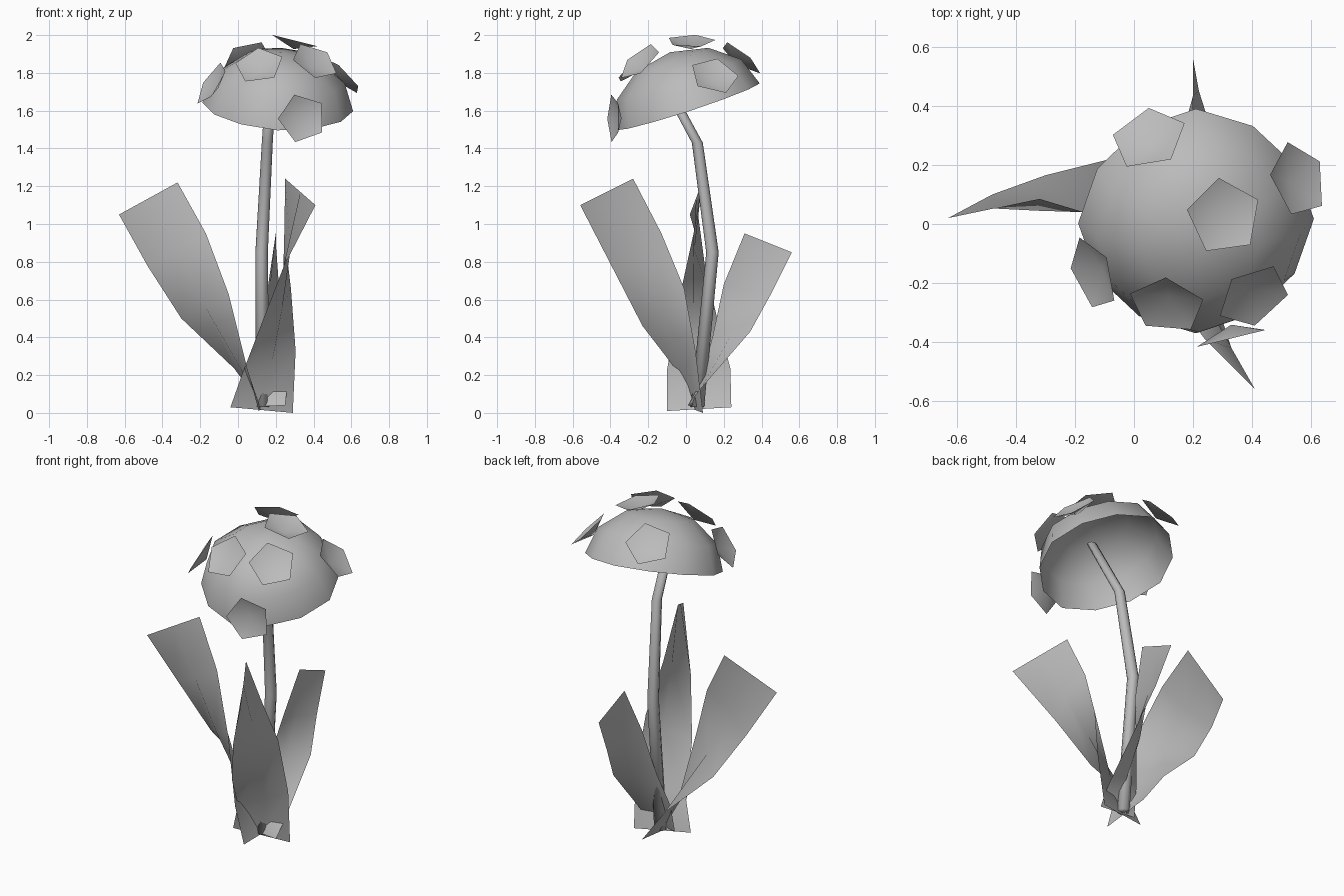
import bpy
import math
from mathutils import Vector

cube = bpy.data.objects.get("Cube")
if cube:
    bpy.data.objects.remove(cube)

grey = bpy.data.materials.new("soft_grey")
grey.use_nodes = True
grey.diffuse_color = (0.5, 0.5, 0.5, 1)
bsdf = next(n for n in grey.node_tree.nodes if n.type == 'BSDF_PRINCIPLED')
bsdf.inputs["Base Color"].default_value = grey.diffuse_color
bsdf.inputs["Roughness"].default_value = 0.8


def add_mesh(name, verts, faces):
    mesh = bpy.data.meshes.new(name)
    mesh.from_pydata([tuple(v) for v in verts], [], faces)
    mesh.materials.append(grey)
    mesh.shade_smooth()
    obj = bpy.data.objects.new(name, mesh)
    bpy.context.collection.objects.link(obj)
    return obj


def frame(normal, toward):
    """Unit axes of a plane: normal, first and second in-plane axes."""
    n = Vector(normal).normalized()
    u = Vector(toward)
    u = (u - n * u.dot(n)).normalized()
    return n, u, n.cross(u)


def ring(centre, u, v, radius, sides, squeeze=0.0):
    """Ring of points; squeeze pulls the diagonals inward."""
    points = []
    for i in range(sides):
        a = 2 * math.pi * i / sides
        r = radius * (1 - squeeze * math.sin(2 * a) ** 2)
        points.append(centre + (u * math.cos(a) + v * math.sin(a)) * r)
    return points


def bridge(rings, sides):
    """Quads joining consecutive rings of equal size."""
    return [(r * sides + i, r * sides + (i + 1) % sides,
             (r + 1) * sides + (i + 1) % sides, (r + 1) * sides + i)
            for r in range(rings - 1) for i in range(sides)]


def fan(start, sides, apex):
    """Triangles closing a ring to one point."""
    return [(start + i, start + (i + 1) % sides, apex) for i in range(sides)]


# Cap: open, tilted, flattened half sphere
SIDES, ROWS = 12, 3
n, u, v = frame((0.06, -0.31, 0.95), (1, 0, 0))
centre = Vector((0.21, 0.01, 1.62))
verts = []
for r in range(ROWS):
    t = math.pi / 2 * r / ROWS
    verts += ring(centre + n * 0.305 * math.sin(t), u, v, 0.4 * math.cos(t), SIDES, 0.045)
verts.append(centre + n * 0.305)
add_mesh("cap", verts, bridge(ROWS, SIDES) + fan((ROWS - 1) * SIDES, SIDES, ROWS * SIDES))

# Flakes: shallow five-sided cups (centre, outward normal, direction of a corner)
flakes = {
    "top": ((0.305, 0.025, 1.97), (0.25, 0, 1), (-0.14, 1, 0)),
    "back_right": ((0.05, 0.29, 1.88), (-0.25, 0.6, 0.75), (0, 1, -0.8)),
    "left": ((0.556, 0.15, 1.785), (0.7, 0.2, 0.7), (-0.1, 0.015, 0.085)),
    "right": ((-0.14, -0.17, 1.745), (-0.8, -0.3, 0.5), (-0.3, 1, 0)),
    "front_right": ((0.112, -0.275, 1.84), (-0.15, -0.7, 0.7), (-0.05, 1, 1)),
    "front_left": ((0.405, -0.245, 1.86), (0.4, -0.6, 0.7), (0, -1, -1)),
    "front_low": ((0.34, -0.385, 1.56), (0.24, -0.97, 0), (-0.36, 0, 1)),
}
for name, (pos, normal, toward) in flakes.items():
    n, u, v = frame(normal, toward)
    pos = Vector(pos)
    verts = ring(pos, u, v, 0.132, 5) + [pos - n * 0.045]
    add_mesh("flake_" + name, verts, fan(0, 5, 5))

# Stem: bent tapering tube
path = [(0.13, 0.06, 0.03), (0.125, 0.14, 0.85), (0.155, 0.06, 1.43), (0.18, -0.15, 1.82)]
verts = []
for p, radius in zip(path, (0.036, 0.033, 0.029, 0.027)):
    verts += ring(Vector(p), Vector((1, 0, 0)), Vector((0, 1, 0)), radius, 8)
caps = [tuple(range(7, -1, -1)), tuple(range(24, 32))]
add_mesh("stem", verts, bridge(4, 8) + caps)


# Leaves: twisted strips with a raised midrib between two edges, tip to base
def leaf(name, rib, upper, lower):
    verts = []
    for a, b, lift in zip(upper, lower, (0, 1, 1, 0.5, 0)):
        a, b = Vector(a), Vector(b)
        verts += [a, (a + b) / 2 + Vector(rib) * lift, b]
    faces = [(3 * r + c, 3 * r + c + 1, 3 * r + c + 4, 3 * r + c + 3)
             for r in range(len(upper) - 1) for c in range(2)]
    add_mesh(name, verts, faces)


leaf("right_leaf", (0, -.025, 0),
     [(-.32, .085, 1.22), (-.17, .04, .95), (-.05, -.03, .63), (.05, -.1, .23), (.11, -.1, .01)],
     [(-.63, .02, 1.05), (-.48, .1, .78), (-.3, .165, .5), (-.02, .235, .235), (.13, .24, .03)])
leaf("front_leaf", (.035, 0, 0),
     [(.25, -.28, 1.24), (.245, -.13, .95), (.28, -.01, .66), (.305, .05, .33), (.29, .09, 0)],
     [(.41, -.56, 1.1), (.24, -.39, .77), (.12, -.23, .46), (.02, -.03, .2), (-.04, .01, .03)])
leaf("back_leaf", (-.02, 0, 0),
     [(.2, .31, .95), (.16, .2, .68), (.1, .14, .4), (.05, .08, .2), (.04, .05, .03)],
     [(.2, .56, .85), (.22, .45, .63), (.255, .34, .43), (.26, .08, .13), (.25, .01, .04)])
